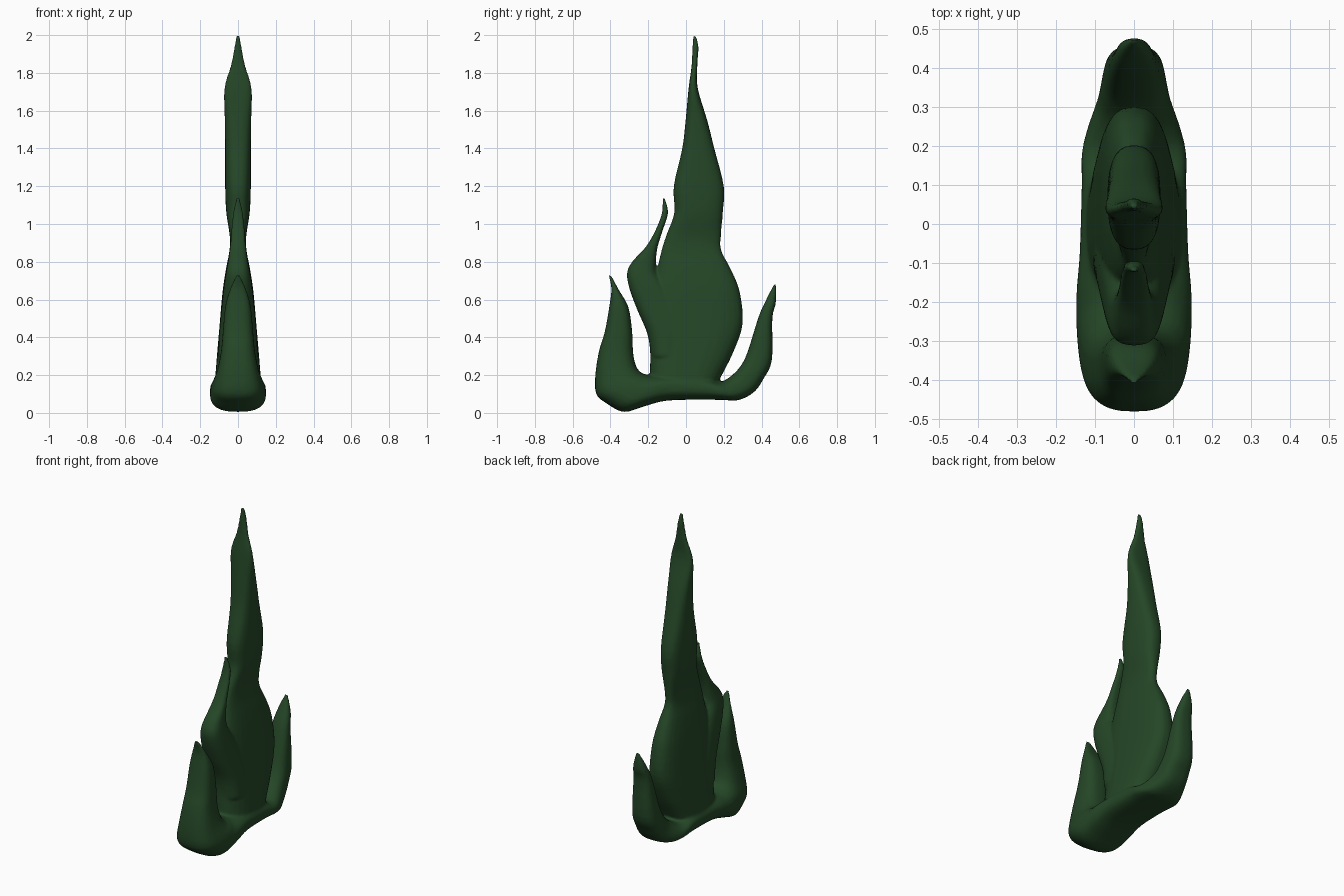
import bpy
import bmesh
import math
from mathutils import Vector

SIDES = 28      # points around each cross-section
STEPS = 4       # smooth in-between rings per profile row
BOXINESS = 0.75  # below 1 squares off the oval cross-section

cube = bpy.data.objects.get("Cube")
if cube:
    bpy.data.objects.remove(cube, do_unlink=True)


def smooth_rows(rows):
    """Catmull-Rom interpolation through the profile rows."""
    rows = [Vector(r) for r in rows]
    result = []
    for i in range(len(rows) - 1):
        before, start = rows[max(i - 1, 0)], rows[i]
        end, after = rows[i + 1], rows[min(i + 2, len(rows) - 1)]
        for s in range(STEPS):
            t = s / STEPS
            result.append(start + 0.5 * t * (
                (end - before)
                + t * (2 * before - 5 * start + 4 * end - after)
                + t * t * (3 * start - before - 3 * end + after)))
    return result + [rows[-1]]


def rounded(value):
    return math.copysign(abs(value) ** BOXINESS, value)


def loft(bm, rows):
    """Skin rounded sections; row = outer y, outer z, inner y, inner z, half width."""
    rings = []
    for oy, oz, iy, iz, half in smooth_rows(rows):
        outer, inner = Vector((0, oy, oz)), Vector((0, iy, iz))
        middle, reach = (outer + inner) / 2, (outer - inner) / 2
        ring = []
        for k in range(SIDES):
            angle = math.tau * k / SIDES
            point = middle + reach * rounded(math.cos(angle))
            point.x = half * rounded(math.sin(angle))
            ring.append(bm.verts.new(point))
        rings.append(ring)
    for low, high in zip(rings, rings[1:]):
        for k in range(SIDES):
            n = (k + 1) % SIDES
            bm.faces.new((low[k], low[n], high[n], high[k]))
    bm.faces.new(rings[0])
    bm.faces.new(rings[-1])


def level(rows):
    """Turn (z, front y, back y, half width) into horizontal loft rows."""
    return [(front, z, back, z, half) for z, front, back, half in rows]


# Base that curls up into the front and back tongues
cradle = [
    (-.41, .73, -.395, .725, .012), (-.395, .66, -.355, .65, .042),
    (-.405, .57, -.305, .56, .067), (-.43, .43, -.285, .43, .08),
    (-.46, .33, -.28, .32, .09), (-.48, .2, -.265, .25, .11),
    (-.475, .1, -.24, .215, .132), (-.42, .05, -.215, .205, .143),
    (-.33, .005, -.19, .2, .148), (-.22, .035, -.13, .2, .148),
    (-.1, .065, -.05, .2, .14), (.1, .07, .09, .19, .135),
    (.2, .068, .16, .165, .135), (.28, .068, .2, .17, .12),
    (.36, .11, .25, .205, .095), (.41, .18, .29, .25, .085),
    (.455, .28, .325, .32, .075), (.457, .5, .385, .51, .055),
    (.475, .58, .425, .6, .04), (.478, .68, .465, .68, .01),
]

# Tall central flame
main_flame = level([
    (.12, -.18, .15, .13), (.2, -.19, .19, .12), (.32, -.19, .25, .11),
    (.47, -.2, .3, .097), (.64, -.18, .285, .082), (.76, -.152, .238, .064),
    (.86, -.13, .187, .045), (.94, -.105, .185, .044), (1.06, -.062, .195, .062),
    (1.2, -.065, .2, .068), (1.4, -.02, .15, .068), (1.55, -.002, .112, .07),
    (1.72, .014, .062, .072), (1.84, .03, .06, .038), (1.94, .034, .066, .018),
    (2, .038, .052, .008),
])

# Side tongue licking up from the front of the central flame
side_tongue = level([
    (.3, -.185, 0, .105), (.42, -.205, 0, .1), (.55, -.26, -.04, .088),
    (.66, -.3, -.1, .076), (.74, -.312, -.155, .064), (.8, -.285, -.16, .053),
    (.88, -.212, -.15, .042), (.97, -.16, -.122, .035), (1.06, -.127, -.095, .026),
    (1.14, -.125, -.113, .008),
])

bm = bmesh.new()
for part in (cradle, main_flame, side_tongue):
    loft(bm, part)
bmesh.ops.recalc_face_normals(bm, faces=bm.faces)
mesh = bpy.data.meshes.new("flame")
bm.to_mesh(mesh)
bm.free()
flame = bpy.data.objects.new("flame", mesh)
bpy.context.collection.objects.link(flame)

# Dark green material
green = bpy.data.materials.new("dark green")
green.use_nodes = True
colour = (0.018, 0.062, 0.02, 1)
green.diffuse_color = colour
green.node_tree.nodes["Principled BSDF"].inputs["Base Color"].default_value = colour
mesh.materials.append(green)

# Fuse the tongues into one soft surface
fuse = flame.modifiers.new("fuse", "REMESH")
fuse.mode = "VOXEL"
fuse.voxel_size = 0.008
fuse.use_smooth_shade = True
soften = flame.modifiers.new("soften", "SMOOTH")
soften.factor = 0.5
soften.iterations = 5

bpy.context.view_layer.objects.active = flame
flame.select_set(True)
for name in ("fuse", "soften"):
    bpy.ops.object.modifier_apply(modifier=name)
bpy.ops.object.shade_smooth()
